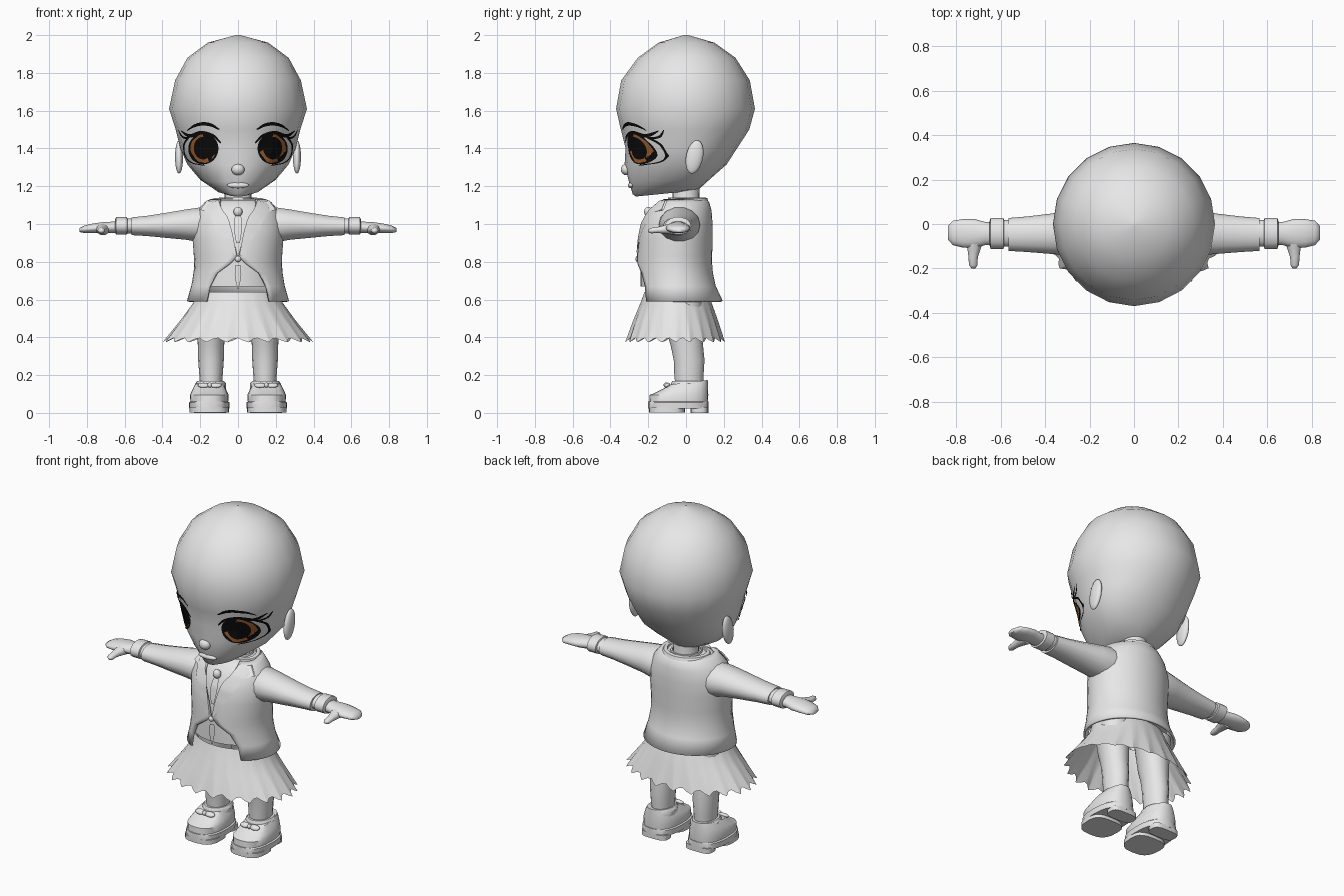
import bpy, bmesh
from math import sin, cos, pi, asin, radians
from mathutils import Vector
from mathutils.bvhtree import BVHTree

cube = bpy.data.objects.get("Cube")
if cube:
    bpy.data.objects.remove(cube, do_unlink=True)


def material(name, rgb):
    m = bpy.data.materials.new(name)
    m.use_nodes = True
    m.diffuse_color = (*rgb, 1)
    m.node_tree.nodes["Principled BSDF"].inputs["Base Color"].default_value = (*rgb, 1)
    return m


GREY = material("plain grey", (0.8, 0.8, 0.8))
BLACK = material("lash black", (0.004, 0.004, 0.004))
AMBER = material("iris amber", (0.42, 0.13, 0.03))


def build(name, verts, faces, mat=GREY, angle=40, solid=0):
    bm = bmesh.new()
    vs = [bm.verts.new(v) for v in verts]
    for f in faces:
        bm.faces.new([vs[i] for i in f])
    bmesh.ops.recalc_face_normals(bm, faces=bm.faces[:])
    me = bpy.data.meshes.new(name)
    bm.to_mesh(me)
    bm.free()
    me.materials.append(mat)
    ob = bpy.data.objects.new(name, me)
    bpy.context.collection.objects.link(ob)
    if solid:
        mod = ob.modifiers.new("thickness", "SOLIDIFY")
        mod.thickness, mod.offset = solid, 0
    bpy.ops.object.select_all(action="DESELECT")
    bpy.context.view_layer.objects.active = ob
    ob.select_set(True)
    bpy.ops.object.shade_smooth_by_angle(angle=radians(angle))
    return ob


def loft(rings, closed=True, caps=True):
    n = len(rings[0])
    verts = [v for r in rings for v in r]
    faces = [(a * n + i, a * n + (i + 1) % n, (a + 1) * n + (i + 1) % n, (a + 1) * n + i)
             for a in range(len(rings) - 1) for i in range(n if closed else n - 1)]
    if caps:
        faces += [tuple(range(n)), tuple(range(len(verts) - n, len(verts)))]
    return verts, faces


def ring(z, hw, yf, yb, yc=0.0, n=20, cx=0.0, gap=0.0, tilt=0.0, p=1.0):
    """Level outline made of a front and a back half ellipse; gap opens the front."""
    out, a = [], asin(min(gap / hw, 1))
    soft = lambda v: abs(v) ** p * (1 if v > 0 else -1)
    for i in range(n):
        t = a + (2 * pi - 2 * a) * i / ((n - 1) if gap else n)
        s, c = soft(sin(t)), soft(cos(t))
        y = yc - c * ((yc - yf) if c > 0 else (yb - yc))
        out.append(Vector((cx + hw * s, y, z + tilt * y)))
    return out


def cross(x, yc, zc, ry, rz, n=14):
    """Upright outline across the arm."""
    return [Vector((x, yc + ry * cos(2 * pi * i / n), zc + rz * sin(2 * pi * i / n))) for i in range(n)]


def drop(tree, x, z, off):
    """Place a point just in front of a surface."""
    hit, normal, _, _ = tree.ray_cast(Vector((x, -2, z)), Vector((0, 1, 0)))
    if hit is None:
        hit, normal, _, _ = tree.find_nearest(Vector((x, -0.12, z)))
    return hit + normal * (off if normal.y < 0 else -off)


def smooth_path(pts, steps=6):
    out = []
    for i in range(len(pts) - 1):
        a, b, c, d = (Vector(pts[max(0, min(len(pts) - 1, k))]) for k in (i - 1, i, i + 1, i + 2))
        for s in range(steps):
            t = s / steps
            out.append(0.5 * (2 * b + (c - a) * t + (2 * a - 5 * b + 4 * c - d) * t * t
                              + (3 * b - a - 3 * c + d) * t ** 3))
    return out + [Vector(pts[-1])]


def stroke(name, tree, pts, off, mat=BLACK, sx=1, steps=6):
    """Painted ribbon along (x, z, width) points."""
    path = smooth_path(pts, steps)
    rings = []
    for i, q in enumerate(path):
        d = (path[min(i + 1, len(path) - 1)] - path[max(i - 1, 0)]).xy.normalized()
        side = Vector((-d.y, d.x)) * q.z / 2
        rings.append([drop(tree, sx * (q.x + side.x * k), q.y + side.y * k, off) for k in (-1, 0, 1)])
    return build(name, *loft(rings, closed=False, caps=False), mat=mat, angle=60)


def disc(name, tree, cx, cz, rx, rz, off, mat, inner=0.05):
    rings = [[drop(tree, cx + rx * k * cos(2 * pi * i / 28), cz + rz * k * sin(2 * pi * i / 28), off)
              for i in range(28)] for k in (inner, inner + (1 - inner) / 3, 1 - (1 - inner) / 3, 1)]
    verts, faces = loft(rings, caps=False)
    return build(name, verts, faces + [tuple(range(28))], mat=mat, angle=60)


def ball(name, loc, size, rot=0.0):
    bpy.ops.mesh.primitive_uv_sphere_add(segments=14, ring_count=9, location=loc, rotation=(rot, 0, 0))
    ob = bpy.context.object
    ob.name, ob.scale = name, size
    ob.data.materials.append(GREY)
    bpy.ops.object.shade_smooth()
    return ob


# Head
head = loft([ring(*r) for r in (
    (1.172, 0.06, -0.265, 0.03, -0.1, 20, 0, 0, 0.1), (1.18, 0.11, -0.282, 0.07, -0.08, 20, 0, 0, 0.08),
    (1.235, 0.2, -0.302, 0.13, -0.02, 20, 0, 0, 0.04), (1.315, 0.268, -0.325, 0.215), (1.4, 0.305, -0.32, 0.27),
    (1.5, 0.33, -0.345, 0.335), (1.61, 0.365, -0.37, 0.365), (1.76, 0.333, -0.343, 0.338),
    (1.88, 0.268, -0.255, 0.262), (1.96, 0.16, -0.145, 0.15), (2.0, 0.012, -0.012, 0.012))])
build("head", *head, angle=75)
face = BVHTree.FromPolygons(*head)
ball("nose", (0, -0.317, 1.288), (0.035, 0.028, 0.03), 0.3)
ball("lips", (0, -0.29, 1.205), (0.06, 0.018, 0.016))
build("neck", *loft([ring(z, w, -w, w, 0) for z, w in ((1.0, 0.09), (1.08, 0.072), (1.25, 0.07))]))

# Torso layers
torso = ((0.59, 0.265, -0.25, 0.19, 0.165), (0.67, 0.242, -0.256, 0.152, 0.148), (0.74, 0.23, -0.256, 0.137, 0.11),
         (0.79, 0.227, -0.255, 0.133, 0.04), (0.83, 0.228, -0.254, 0.133, 0.003), (0.92, 0.235, -0.247, 0.135, 0.026),
         (1.0, 0.235, -0.233, 0.135, 0.06), (1.07, 0.208, -0.2, 0.13, 0.085), (1.112, 0.172, -0.16, 0.118, 0.095),
         (1.128, 0.14, -0.13, 0.1, 0.09))
build("jacket", *loft([ring(z, w, f, b, -0.05, 40, gap=g) for z, w, f, b, g in torso], False, False), solid=0.012)
body = loft([ring(z, w, f, b, -0.05, 40) for z, w, f, b, g in torso])
front = BVHTree.FromPolygons(*body)
build("vest_and_shirt", *loft([ring(z, w - 0.015, f + 0.015, b - 0.015, -0.05, 32)
                               for z, w, f, b, g in torso if z > 0.6]))
build("jacket_collar", *loft([ring(z, w, f, b, -0.02, 28, tilt=0.03) for z, w, f, b in (
    (1.09, 0.165, -0.13, 0.128), (1.135, 0.135, -0.1, 0.112), (1.138, 0.115, -0.085, 0.092),
    (1.08, 0.1, -0.075, 0.08))], caps=False))
build("shirt_collar", *loft([ring(z, w, -w - 0.01, w, 0, 24) for z, w in
                             ((1.06, 0.105), (1.14, 0.085), (1.14, 0.076), (1.07, 0.074))], caps=False))
stroke("tie", front, [(0, 1.05, 0.03), (0, 0.99, 0.045), (0, 0.9, 0.02)], -0.004, GREY)
ball("tie_knot", (0, -0.2, 1.065), (0.024, 0.022, 0.026))
ball("jacket_button", (0, -0.256, 0.815), (0.016, 0.012, 0.016))
stroke("vest_placket", front, [(0, 0.78, 0.03), (0, 0.72, 0.034), (0, 0.655, 0.004)], -0.006, GREY)

# Pleated skirt
N = 88
rows = []
for z, hw, yf, yb, amp in ((0.64, 0.22, -0.22, 0.11, 0), (0.585, 0.235, -0.24, 0.135, 0.01),
                           (0.5, 0.295, -0.275, 0.165, 0.05), (0.385, 0.385, -0.315, 0.2, 0.075)):
    row = ring(z, hw, yf, yb, -0.05, N)
    for i, v in enumerate(row):
        saw = (0, 0.6, 1, 0.2)[i % 4] - 0.5
        v.x *= 1 + amp * saw
        v.y = -0.05 + (v.y + 0.05) * (1 + amp * saw)
        v.z -= amp * saw * 0.3
    rows.append(row)
build("pleated_skirt", *loft(rows, caps=False), angle=25)

for sx, side in ((1, "left"), (-1, "right")):
    def mirror(name, data, **kw):
        verts, faces = data
        return build(side + "_" + name, [Vector((sx * v.x, v.y, v.z)) for v in verts], faces, **kw)

    # Face details
    ball(side + "_ear", (sx * 0.312, 0.045, 1.355), (0.022, 0.045, 0.09), -0.2)
    disc(side + "_iris", face, sx * 0.18, 1.4, 0.076, 0.08, 0.004, AMBER)
    disc(side + "_pupil", face, sx * 0.18, 1.403, 0.05, 0.06, 0.006, BLACK)
    disc(side + "_iris_rim", face, sx * 0.18, 1.4, 0.079, 0.083, 0.005, BLACK, 0.93)
    stroke(side + "_upper_lash", face, [(0.09, 1.43, 0.006), (0.125, 1.468, 0.013), (0.19, 1.486, 0.017),
           (0.25, 1.468, 0.018), (0.295, 1.495, 0.003)], 0.007, sx=sx)
    stroke(side + "_outer_lid_line", face, [(0.25, 1.47, 0.012), (0.28, 1.42, 0.008), (0.272, 1.36, 0.005),
           (0.235, 1.325, 0.005), (0.17, 1.313, 0.003)], 0.007, sx=sx)
    stroke(side + "_lash_flick", face, [(0.265, 1.455, 0.012), (0.29, 1.465, 0.008), (0.31, 1.5, 0.002)], 0.007, sx=sx)
    stroke(side + "_eyebrow", face, [(0.098, 1.502, 0.006), (0.135, 1.524, 0.016), (0.18, 1.532, 0.018),
           (0.225, 1.522, 0.014), (0.265, 1.496, 0.003)], 0.007, sx=sx)

    # Lapel with its notched tip
    stroke(side + "_lapel", front, [(0.012, 0.835, 0.01), (0.05, 0.93, 0.05), (0.085, 1.01, 0.075),
           (0.115, 1.06, 0.07), (0.13, 1.11, 0.06)], 0.01, GREY, sx)
    mirror("collar_tip", loft([[Vector(p) for p in ((0.09, y, 1.11), (0.165, y + 0.02, 1.125), (0.2, y, 1.075),
           (0.13, y - 0.05, 1.06))] for y in (-0.13, -0.118)]))

    # Arm
    mirror("sleeve", loft([cross(*c) for c in (
        (0.1, -0.03, 0.99, 0.1, 0.09), (0.2, -0.035, 0.995, 0.11, 0.095), (0.27, -0.04, 0.997, 0.102, 0.083),
        (0.38, -0.044, 0.993, 0.09, 0.068), (0.48, -0.046, 0.99, 0.08, 0.055), (0.565, -0.047, 0.988, 0.074, 0.048))]))
    mirror("shirt_cuff", loft([cross(x, -0.042, 0.99, r, r * 0.68) for x, r in (
        (0.56, 0.06), (0.585, 0.06), (0.588, 0.07), (0.645, 0.07), (0.65, 0.055))]))
    mirror("hand", loft([cross(*c) for c in (
        (0.6, -0.042, 0.985, 0.05, 0.035), (0.67, -0.043, 0.982, 0.052, 0.031), (0.72, -0.043, 0.98, 0.066, 0.03),
        (0.77, -0.042, 0.977, 0.064, 0.026), (0.815, -0.04, 0.972, 0.055, 0.02), (0.838, -0.04, 0.968, 0.03, 0.011))]),
        angle=70)
    mirror("thumb", loft([[Vector((x + r * cos(2 * pi * i / 10), y, z + 0.8 * r * sin(2 * pi * i / 10)))
                           for i in range(10)] for x, y, z, r in (
        (0.715, -0.06, 0.975, 0.042), (0.72, -0.11, 0.972, 0.03), (0.724, -0.15, 0.968, 0.021),
        (0.724, -0.185, 0.965, 0.019), (0.722, -0.2, 0.964, 0.009))]), angle=70)

    # Leg and shoe
    mirror("leg", loft([ring(z, w, f, b, 0.01, 16, 0.143) for z, w, f, b in (
        (0.08, 0.055, -0.05, 0.09), (0.2, 0.062, -0.062, 0.093), (0.28, 0.068, -0.065, 0.098),
        (0.36, 0.07, -0.082, 0.09), (0.45, 0.078, -0.11, 0.085), (0.63, 0.09, -0.14, 0.09))]))
    mirror("sock_cuff", loft([ring(z, w, -0.03 - w * 0.6, 0.05 + w * 0.75, 0.015, 16, 0.145) for z, w in (
        (0.12, 0.08), (0.155, 0.082), (0.17, 0.07))]))
    shape = dict(yc=-0.04, n=24, cx=0.152, p=0.8)
    mirror("shoe_sole", loft([ring(z, w, -0.2, 0.12, **shape) for z, w in
                              ((0.022, 0.106), (0.055, 0.108), (0.06, 0.1))]))
    mirror("sole_front", loft([ring(z, 0.104, -0.197, -0.005, -0.08, 20, 0.152, p=0.7) for z in (0.003, 0.03)]))
    mirror("shoe_heel", loft([ring(z, 0.084, 0.025, 0.118, 0.07, 20, 0.148, p=0.6) for z in (0, 0.03)]))
    mirror("shoe_upper", loft([ring(z, w, f, b, tilt=t, **shape) for z, w, f, b, t in (
        (0.055, 0.1, -0.195, 0.116, 0), (0.095, 0.102, -0.192, 0.118, 0), (0.122, 0.092, -0.165, 0.116, 0.1),
        (0.145, 0.08, -0.115, 0.116, 0.12), (0.16, 0.07, -0.085, 0.115, 0.12))]))
    for k in (-1, 1):
        ball(side + "_shoe_bow_loop", (sx * 0.15 + k * 0.032, -0.1, 0.146), (0.032, 0.018, 0.012), 0.5)
    ball(side + "_shoe_bow_knot", (sx * 0.15, -0.105, 0.147), (0.012, 0.014, 0.014))
